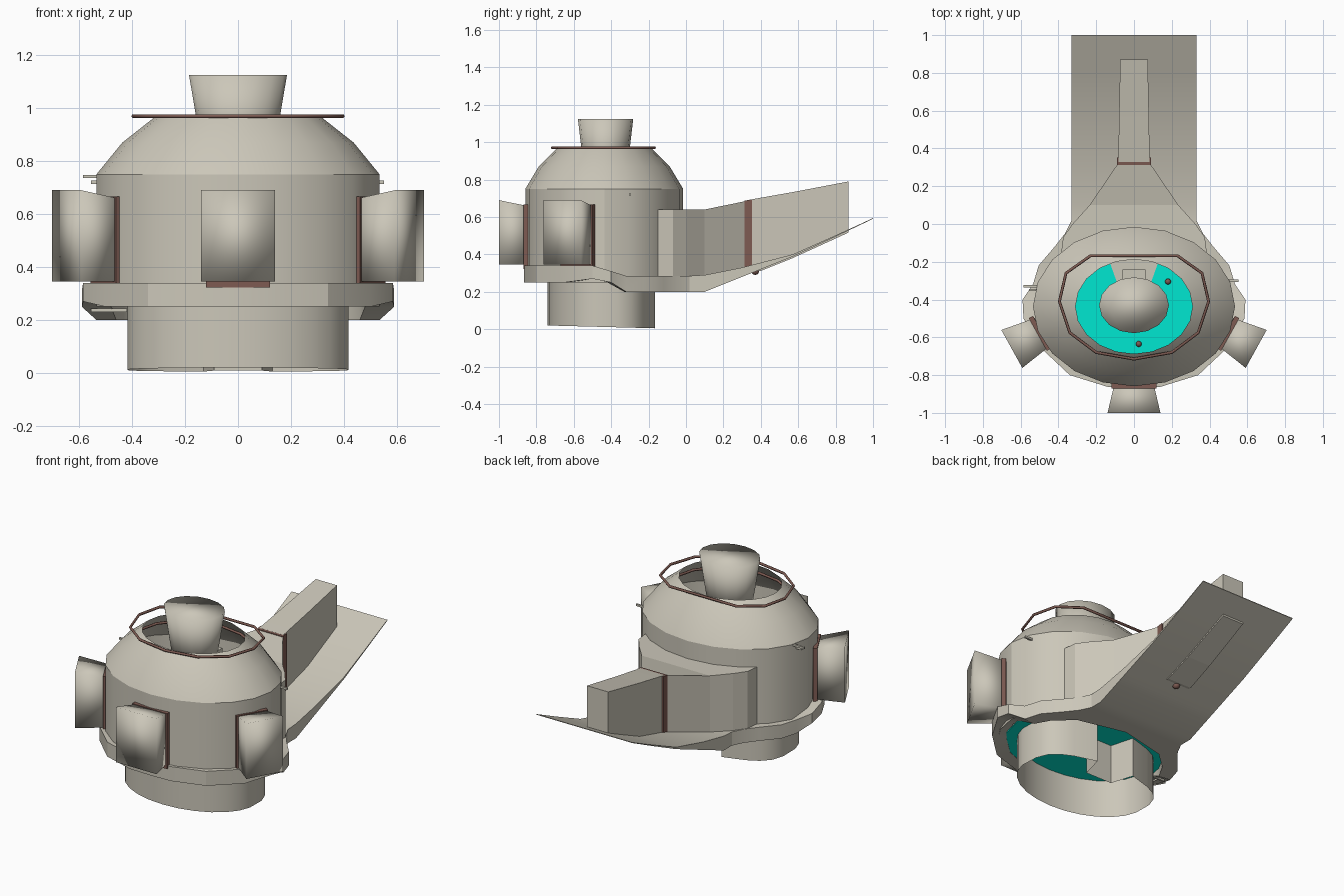
import bpy, bmesh, math
from mathutils import Matrix, Vector

old = bpy.data.objects.get("Cube")
if old:
    bpy.data.objects.remove(old, do_unlink=True)


def material(name, rgb):
    m = bpy.data.materials.new(name)
    m.use_nodes = True
    m.diffuse_color = (*rgb, 1)
    m.node_tree.nodes["Principled BSDF"].inputs["Base Color"].default_value = (*rgb, 1)
    return m


STONE = material("warm grey hull", (0.60, 0.57, 0.485))
BROWN = material("red brown trim", (0.21, 0.105, 0.085))
TEAL = material("teal deck", (0.0, 0.80, 0.64))
CY = -0.437  # hull centre line


def finish(bm, name, mat, angle=None):
    bmesh.ops.recalc_face_normals(bm, faces=bm.faces)
    me = bpy.data.meshes.new(name)
    bm.to_mesh(me)
    bm.free()
    me.materials.append(mat)
    ob = bpy.data.objects.new(name, me)
    bpy.context.collection.objects.link(ob)
    if angle is not None:
        bpy.ops.object.select_all(action="DESELECT")
        ob.select_set(True)
        bpy.context.view_layer.objects.active = ob
        bpy.ops.object.shade_smooth_by_angle(angle=math.radians(angle))


def loft(name, rings, mat, caps=(True, True), angle=None):
    """Skin a series of closed point rings, optionally capped at each end."""
    bm = bmesh.new()
    rows = [[bm.verts.new(p) for p in ring] for ring in rings]
    n = len(rows[0])
    for a, b in zip(rows, rows[1:]):
        for i in range(n):
            j = (i + 1) % n
            bm.faces.new((a[i], a[j], b[j], b[i]))
    if caps[0]:
        bm.faces.new(rows[0][::-1])
    if caps[1]:
        bm.faces.new(rows[-1])
    finish(bm, name, mat, angle)


def oval(rx, ry, z, cy=CY, n=16):
    return [(rx * math.cos(t), cy + ry * math.sin(t), z)
            for t in (2 * math.pi * i / n for i in range(n))]


def box(name, lo, hi, mat):
    rings = [[(lo[0], lo[1], z), (hi[0], lo[1], z), (hi[0], hi[1], z), (lo[0], hi[1], z)]
             for z in (lo[2], hi[2])]
    loft(name, rings, mat)


def ball(name, loc, r):
    bm = bmesh.new()
    bmesh.ops.create_icosphere(bm, subdivisions=2, radius=r, matrix=Matrix.Translation(loc))
    finish(bm, name, BROWN, 60)


def rail(name, pts, r, mat):
    cu = bpy.data.curves.new(name, "CURVE")
    cu.dimensions = "3D"
    cu.bevel_depth = r
    cu.bevel_resolution = 1
    sp = cu.splines.new("POLY")
    sp.points.add(len(pts) - 1)
    for p, co in zip(sp.points, pts):
        p.co = (*co, 1)
    sp.use_cyclic_u = True
    cu.materials.append(mat)
    bpy.context.collection.objects.link(bpy.data.objects.new(name, cu))


# Hull: straight wall and faceted dome, open at the crown
hull = [(0.25, 0.535, 0.422), (0.75, 0.535, 0.422), (0.87, 0.437, 0.35), (0.97, 0.31, 0.25)]
loft("hull", [oval(rx, ry, z, n=20) for z, rx, ry in hull], STONE, (False, False), angle=22)

# Teal deck, and the wedge at its back
loft("deck", [oval(0.49, 0.38, z) for z in (0.252, 0.259)], TEAL)
loft("deck_wedge", [[(-0.09, -0.31, z), (0.09, -0.31, z), (0.14, -0.17, z), (-0.14, -0.17, z)]
                    for z in (0.257, 0.264)], STONE)

# Lower skirt: open tube, squarer at the back, with a notch folded inward
wall = [(-0.09, -0.31), (-0.13, -0.165)]
for i in range(21):
    t = math.radians(130 + 280 * i / 20)
    s = math.sin(t)
    bulge = 0.29 * s if s < 0 else 0.285 * s ** 0.6
    wall.append((0.42 * math.cos(t), -0.45 + bulge))
wall += [(0.13, -0.165), (0.09, -0.31)]
rim = [(x, y, 0.02 - 0.026 * (y + 0.74)) for x, y in wall]
loft("lower_skirt", [rim, [(x, y, 0.253) for x, y in wall]], STONE, (False, False), angle=25)

# Chimney, shaded softly over its cap
loft("chimney", [oval(0.13, 0.11, 0.80, -0.43), oval(0.185, 0.148, 1.125, -0.43)],
     STONE, angle=180)
box("chimney_bracket", (-0.06, -0.32, 0.78), (0.06, -0.24, 0.82), STONE)

# Ring rail over the crown, and a second one hidden under the lip
half = [(0.23, -0.168), (0.36, -0.26), (0.395, -0.41), (0.34, -0.575), (0.2, -0.68)]
ring = half + [(0, -0.715)] + [(-x, y) for x, y in reversed(half)]
rail("crown_rail", [(x, y, 0.97) for x, y in ring], 0.008, BROWN)
rail("inner_rail", oval(0.36, 0.29, 0.9), 0.008, BROWN)

# Collar and tail plate in one sweep, mirrored:
# inner x, inner y, outer x, outer y, bottom z, top z
sweep = [(0, -0.81, 0, -0.866, 0.25, 0.34), (0.12, -0.80, 0.14, -0.862, 0.25, 0.34),
         (0.30, -0.73, 0.34, -0.80, 0.25, 0.34), (0.42, -0.62, 0.50, -0.65, 0.25, 0.34),
         (0.47, -0.50, 0.585, -0.50, 0.27, 0.34), (0.48, -0.42, 0.59, -0.40, 0.25, 0.31),
         (0.46, -0.33, 0.535, -0.32, 0.20, 0.285), (0.41, -0.24, 0.505, -0.22, 0.20, 0.285),
         (0.30, -0.14, 0.42, -0.12, 0.20, 0.285), (0, -0.07, 0.365, -0.05, 0.20, 0.285),
         (0, 0.02, 0.33, 0.02, 0.20, 0.285), (0, 0.1, 0.33, 0.1, 0.20, 0.29),
         (0, 0.3, 0.33, 0.3, 0.28, 0.33), (0, 0.57, 0.33, 0.57, 0.388, 0.40),
         (0, 0.8, 0.33, 0.8, 0.495, 0.502), (0, 1.0, 0.33, 1.0, 0.59, 0.594)]
for side, s in (("left", 1), ("right", -1)):
    loft(side + "_tail_plate",
         [[(s * a, b, zb), (s * c, d, zb), (s * c, d, zt), (s * a, b, zt)]
          for a, b, c, d, zb, zt in sweep], STONE, angle=25)


# Tail arm: flared root, brown band, box beam
def beam(name, rows, mat):
    loft(name, [[(-w, y, zb), (w, y, zb), (w, y, zt), (-w, y, zt)]
                for y, w, zb, zt in rows], mat)


beam("arm_root", [(-0.15, 0.385, 0.27, 0.64), (-0.07, 0.375, 0.27, 0.64),
                  (0, 0.325, 0.27, 0.64), (0.1, 0.235, 0.27, 0.64),
                  (0.32, 0.085, 0.30, 0.685)], STONE)
beam("arm_band", [(0.313, 0.09, 0.305, 0.688), (0.352, 0.09, 0.31, 0.692)], BROWN)
beam("arm_beam", [(0.328, 0.083, 0.315, 0.690), (0.40, 0.082, 0.312, 0.703),
                  (0.57, 0.079, 0.38, 0.733), (0.87, 0.073, 0.517, 0.79)], STONE)
ball("tail_bolt", (0, 0.37, 0.312), 0.022)


# Flared pods with brown frames, one in front and one on each side
def pod(name, x, y, turn, wide, deep):
    place = Matrix.Translation((x, y, 0)) @ Matrix.Rotation(math.radians(turn), 4, "Z")

    def rect(w, d, zb, zt):
        return [place @ Vector(p) for p in
                ((-w, -d, zb), (w, -d, zb), (w, -d, zt), (-w, -d, zt))]

    loft(name, [rect(0.10 * wide, -0.03, 0.345, 0.655), rect(0.14 * wide, deep, 0.345, 0.69)],
         STONE, angle=180)
    loft(name + "_frame", [rect(0.12 * wide, -0.015, 0.322, 0.667),
                           rect(0.12 * wide, 0.01, 0.322, 0.667)], BROWN)


pod("front_pod", 0, -0.86, 0, 1.0, 0.14)
for side, s in (("left", 1), ("right", -1)):
    pod(side + "_pod", s * 0.5, -0.58, s * 61, 0.82, 0.168)

# Small pegs on the hull sides and bolts on the deck
for i, (x0, x1, y, z) in enumerate([(-0.585, -0.5, -0.33, 0.742), (-0.555, -0.5, -0.35, 0.72),
                                    (0.5, 0.552, -0.3, 0.72), (-0.555, -0.42, -0.4, 0.237)]):
    box("side_peg_%d" % (i + 1), (x0, y - 0.006, z - 0.006), (x1, y + 0.006, z + 0.006), STONE)
ball("deck_bolt_back", (0.18, -0.305, 0.27), 0.016)
ball("deck_bolt_front", (0.025, -0.635, 0.27), 0.016)
